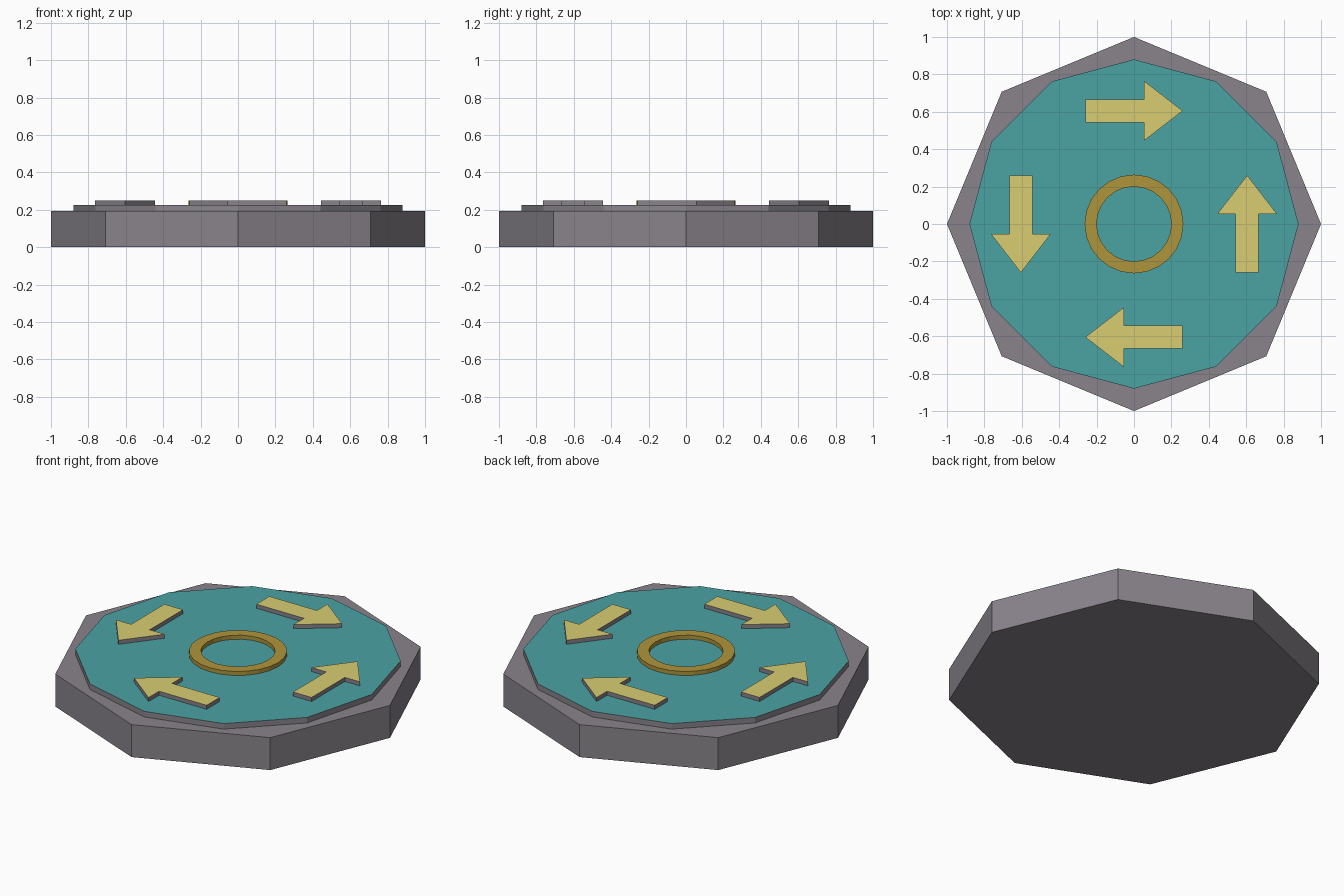
import bpy, bmesh
from math import cos, sin, pi, radians
from mathutils import Matrix, Vector

if "Cube" in bpy.data.objects:
    bpy.data.objects.remove(bpy.data.objects["Cube"])


def material(name, color):
    m = bpy.data.materials.new(name)
    m.diffuse_color = (*color, 1)
    m.use_nodes = True
    m.node_tree.nodes["Principled BSDF"].inputs["Base Color"].default_value = m.diffuse_color
    return m


GREY = material("grey", (0.25, 0.23, 0.26))
TEAL = material("teal", (0.07, 0.36, 0.37))
YELLOW = material("yellow", (0.69, 0.61, 0.17))
GOLD = material("gold", (0.43, 0.30, 0.045))


def circle(n, r):
    return [(r * cos(2 * pi * i / n), r * sin(2 * pi * i / n)) for i in range(n)]


def finish(name, bm, side, top):
    """Side material everywhere, top material on upward faces."""
    bmesh.ops.recalc_face_normals(bm, faces=bm.faces)
    for f in bm.faces:
        f.material_index = int(f.normal.z > 0.9)
    mesh = bpy.data.meshes.new(name)
    bm.to_mesh(mesh)
    bm.free()
    mesh.materials.append(side)
    mesh.materials.append(top)
    obj = bpy.data.objects.new(name, mesh)
    bpy.context.collection.objects.link(obj)
    return obj


def prism(name, outline, z0, z1, side, top, matrix=Matrix()):
    bm = bmesh.new()
    face = bm.faces.new([bm.verts.new(matrix @ Vector((x, y, z0))) for x, y in outline])
    ext = bmesh.ops.extrude_face_region(bm, geom=[face], use_keep_orig=True)
    verts = [g for g in ext["geom"] if isinstance(g, bmesh.types.BMVert)]
    bmesh.ops.translate(bm, verts=verts, vec=(0, 0, z1 - z0))
    return finish(name, bm, side, top)


def ring(name, n, r_in, r_out, z0, z1, mat):
    bm = bmesh.new()
    loops = [[bm.verts.new((x, y, z)) for x, y in circle(n, r)]
             for r, z in ((r_in, z0), (r_out, z0), (r_out, z1), (r_in, z1))]
    for k in range(4):
        a, b = loops[k], loops[(k + 1) % 4]
        for i in range(n):
            j = (i + 1) % n
            bm.faces.new((a[i], a[j], b[j], b[i]))
    return finish(name, bm, mat, mat)


# Octagonal base and twelve-sided top plate
prism("base", circle(8, 1.0), 0, 0.193, GREY, GREY)
prism("top_plate", circle(12, 0.88), 0.193, 0.226, GREY, TEAL)

# Raised centre ring
ring("centre_ring", 24, 0.2, 0.264, 0.226, 0.25, GOLD)

# Four raised arrows, each pointing along its own direction
ARROW = [(-0.26, -0.061), (0.053, -0.061), (0.053, -0.16), (0.26, 0),
         (0.053, 0.16), (0.053, 0.061), (-0.26, 0.061)]
for name, x, y, angle in (("right", 0.605, 0, 90), ("back", 0, 0.605, 0),
                          ("left", -0.605, 0, -90), ("front", 0, -0.605, 180)):
    place = Matrix.Translation((x, y, 0)) @ Matrix.Rotation(radians(angle), 4, "Z")
    prism(name + "_arrow", ARROW, 0.226, 0.25, GREY, YELLOW, place)
